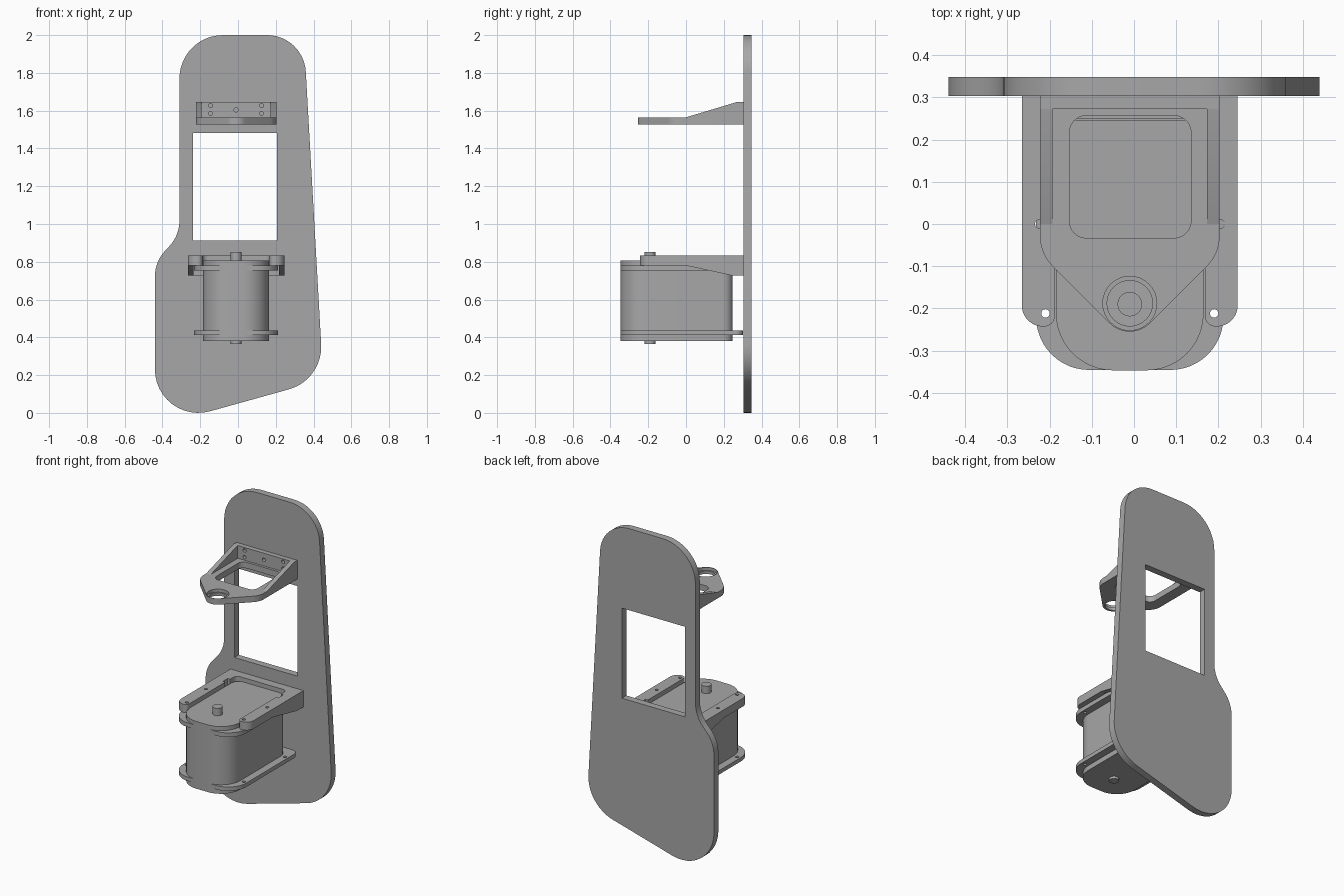
import bpy, bmesh, math
from mathutils import Vector

if "Cube" in bpy.data.objects:
    bpy.data.objects.remove(bpy.data.objects["Cube"])

CX = -0.01  # symmetry line of brackets and motor

grey = bpy.data.materials.new("plain_grey")
grey.diffuse_color = (0.39, 0.39, 0.39, 1)
grey.use_nodes = True
grey.node_tree.nodes["Principled BSDF"].inputs["Base Color"].default_value = grey.diffuse_color


def rounded(corners, steps=12):
    """Closed outline from (u, v, radius) corners."""
    out, n = [], len(corners)
    for i, (u, v, r) in enumerate(corners):
        p = Vector((u, v))
        if r == 0:
            out.append(p)
            continue
        a = (Vector(corners[i - 1][:2]) - p).normalized()
        b = (Vector(corners[(i + 1) % n][:2]) - p).normalized()
        half = a.angle(b) / 2
        c = p + (a + b).normalized() * (r / math.sin(half))
        s = p + a * (r / math.tan(half)) - c
        e = p + b * (r / math.tan(half)) - c
        sweep = math.atan2(s.x * e.y - s.y * e.x, s.dot(e))
        for k in range(steps + 1):
            t = sweep * k / steps
            out.append(c + Vector((s.x * math.cos(t) - s.y * math.sin(t),
                                   s.x * math.sin(t) + s.y * math.cos(t))))
    return out


def circle(u, v, r, n=32):
    return [Vector((u + r * math.cos(2 * math.pi * k / n),
                    v + r * math.sin(2 * math.pi * k / n))) for k in range(n)]


def sym(half):
    """Mirror right-half corners (offset from CX) into a closed list."""
    return ([(CX + d, y, r) for d, y, r in half] +
            [(CX - d, y, r) for d, y, r in reversed(half) if d > 0])


def prism(name, loops, axis, a, b):
    """Extrude outlines (first outer, rest holes) along an axis from a to b."""
    cu = bpy.data.curves.new(name, 'CURVE')
    cu.dimensions, cu.fill_mode, cu.extrude = '2D', 'BOTH', (b - a) / 2
    for loop in loops:
        sp = cu.splines.new('POLY')
        sp.points.add(len(loop) - 1)
        for pt, p in zip(sp.points, loop):
            pt.co = (p[0], p[1], 0, 1)
        sp.use_cyclic_u = True
    tmp = bpy.data.objects.new(name + "_curve", cu)
    bpy.context.collection.objects.link(tmp)
    dg = bpy.context.evaluated_depsgraph_get()
    me = bpy.data.meshes.new_from_object(tmp.evaluated_get(dg))
    bpy.data.objects.remove(tmp)
    bm = bmesh.new()
    bm.from_mesh(me)
    for v in bm.verts:
        u, w, h = v.co.x, v.co.y, v.co.z + (a + b) / 2
        v.co = {'x': (h, u, w), 'y': (u, h, w), 'z': (u, w, h)}[axis]
    bmesh.ops.remove_doubles(bm, verts=bm.verts, dist=1e-5)
    bmesh.ops.recalc_face_normals(bm, faces=bm.faces)
    bm.to_mesh(me)
    bm.free()
    me.materials.clear()
    me.materials.append(grey)
    me.shade_smooth()
    me.set_sharp_from_angle(angle=math.radians(30))
    ob = bpy.data.objects.new(name, me)
    bpy.context.collection.objects.link(ob)
    return ob


def rect(u0, u1, v0, v1, r=0):
    return rounded([(u0, v0, r), (u1, v0, r), (u1, v1, r), (u0, v1, r)])


# Back plate with window
plate = rounded([(-0.31, 2, 0.23), (0.348, 2, 0.205), (0.451, 0.175, 0.235),
                 (-0.44, -0.0725, 0.23), (-0.44, 0.80, 0.2), (-0.31, 0.94, 0.2)])
prism("back_plate", [plate, rect(-0.238, 0.206, 0.912, 1.483)], 'y', 0.304, 0.348)

# Upper bracket: floor, bearing lip, back wall, ribs
floor = rounded(sym([(0, -0.283, 0.067), (0.213, -0.07, 0.1), (0.213, 0.304, 0)]))
prism("upper_bracket_floor",
      [floor, rect(-0.153, 0.135, -0.033, 0.257, 0.04), circle(CX, -0.188, 0.064)],
      'z', 1.527, 1.565)
prism("bearing_lip", [circle(CX, -0.188, 0.065), circle(CX, -0.188, 0.054)],
      'z', 1.527, 1.545)
holes = [circle(CX + d, z, 0.011, 16) for d, z in
         ((-0.135, 1.627), (0.135, 1.627), (0, 1.604), (-0.135, 1.585), (0.135, 1.585))]
prism("upper_bracket_wall", [rect(-0.223, 0.203, 1.54, 1.646)] + holes, 'y', 0.273, 0.304)
upper_rib = [(0, 1.54), (0.304, 1.54), (0.304, 1.646), (0.27, 1.646), (0, 1.565)]

# Motor mount: forked plate, back wall, ribs
fork = rounded(sym([(0.178, 0.25, 0.03), (0.178, 0.19, 0), (0.195, 0.19, 0),
                    (0.195, 0.14, 0), (0.178, 0.14, 0), (0.178, -0.243, 0.025),
                    (0.256, -0.243, 0.05), (0.256, 0.304, 0)]))
fork_holes = [circle(CX + s * 0.2, -0.212, 0.01, 16) for s in (-1, 1)] + \
             [circle(CX + s * 0.215, 0, 0.01, 16) for s in (-1, 1)]
prism("motor_mount_fork", [fork] + fork_holes, 'z', 0.78, 0.832)
prism("motor_mount_wall", [rect(CX - 0.256, CX + 0.256, 0.728, 0.80)], 'y', 0.275, 0.304)
lower_rib = [(0, 0.80), (0, 0.78), (0.24, 0.728), (0.304, 0.728), (0.304, 0.80)]

for s, side in ((-1, "left"), (1, "right")):
    for name, prof, outer in (("upper", upper_rib, 0.213), ("lower", lower_rib, 0.256)):
        x0, x1 = sorted((CX + s * outer, CX + s * (outer - 0.03)))
        prism(f"{name}_rib_{side}", [[Vector(p) for p in prof]], 'x', x0, x1)

# Motor: body, two flanges with bolt holes, shaft ends
body = rounded(sym([(0.175, -0.347, 0.135), (0.175, 0.247, 0.05)]))
prism("motor_body", [body], 'z', 0.38, 0.806)
bolts = [circle(CX + s * 0.2, y, 0.01, 16) for s in (-1, 1) for y in (-0.212, 0.2)]
for name, back, z0, z1 in (("top", 0.272, 0.753, 0.78), ("bottom", 0.302, 0.412, 0.437)):
    flange = rounded(sym([(0.222, -0.346, 0.125), (0.222, back, 0.04)]))
    prism(f"motor_flange_{name}", [flange] + bolts, 'z', z0, z1)
prism("shaft_top", [circle(CX, -0.19, 0.029)], 'z', 0.80, 0.853)
prism("shaft_bottom", [circle(CX, -0.19, 0.029)], 'z', 0.365, 0.39)
